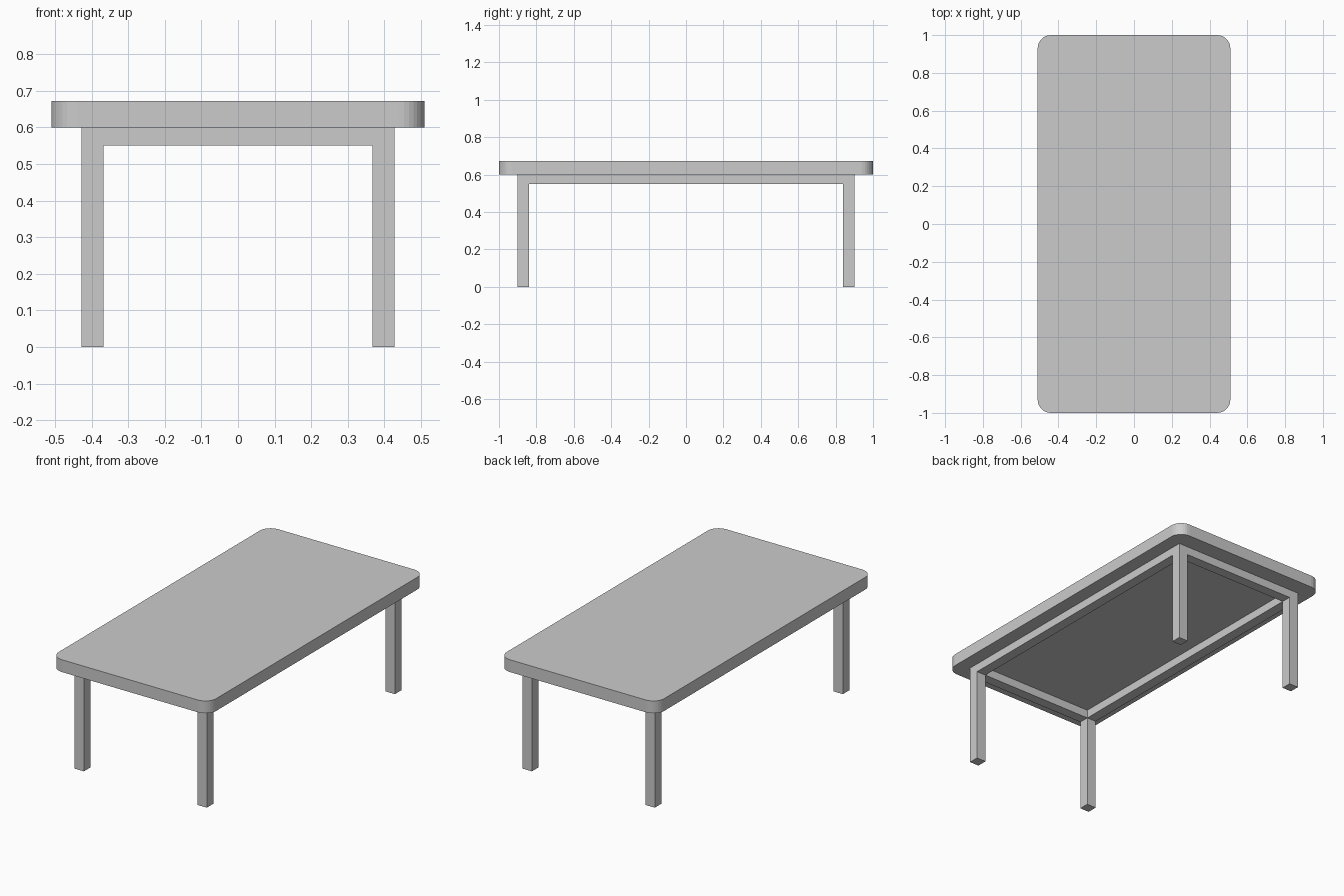
import bpy, bmesh
from mathutils import Vector

cube = bpy.data.objects.get("Cube")
if cube:
    bpy.data.objects.remove(cube, do_unlink=True)

# One plain grey for the whole table
GREY = (0.6, 0.6, 0.6, 1.0)
mat = bpy.data.materials.new("plain grey")
mat.use_nodes = True
mat.diffuse_color = GREY
mat.node_tree.nodes["Principled BSDF"].inputs["Base Color"].default_value = GREY


def finish(bm, name):
    bmesh.ops.recalc_face_normals(bm, faces=bm.faces)
    mesh = bpy.data.meshes.new(name)
    bm.to_mesh(mesh)
    bm.free()
    mesh.materials.append(mat)
    obj = bpy.data.objects.new(name, mesh)
    bpy.context.collection.objects.link(obj)
    return obj


def box(bm, low, high):
    low, high = Vector(low), Vector(high)
    verts = bmesh.ops.create_cube(bm, size=1)["verts"]
    bmesh.ops.scale(bm, vec=high - low, verts=verts)
    bmesh.ops.translate(bm, vec=(low + high) / 2, verts=verts)


HALF_X, HALF_Y = 0.51, 1.0
LEG_X, LEG_Y, LEG_W = 0.428, 0.9, 0.06
RAIL_Z, TOP_Z, HEIGHT = 0.551, 0.6, 0.672

# Tabletop: slab with rounded vertical corners
bm = bmesh.new()
box(bm, (-HALF_X, -HALF_Y, TOP_Z), (HALF_X, HALF_Y, HEIGHT))
corners = [e for e in bm.edges
           if abs(e.verts[0].co.z - e.verts[1].co.z) > 0.01]
bmesh.ops.bevel(bm, geom=corners, offset=0.07, segments=8,
                profile=0.5, affect='EDGES')
finish(bm, "tabletop")

# Underframe: a square ring flush with the legs, which are pulled down
# from its corner faces
bm = bmesh.new()
xs = (-LEG_X, -LEG_X + LEG_W, LEG_X - LEG_W, LEG_X)
ys = (-LEG_Y, -LEG_Y + LEG_W, LEG_Y - LEG_W, LEG_Y)
grid = [[bm.verts.new((x, y, TOP_Z)) for y in ys] for x in xs]
ring = []
for i in range(3):
    for j in range(3):
        if (i, j) != (1, 1):
            ring.append(bm.faces.new((grid[i][j], grid[i + 1][j],
                                      grid[i + 1][j + 1], grid[i][j + 1])))


def pull_down(faces, depth, keep):
    out = bmesh.ops.extrude_face_region(bm, geom=faces, use_keep_orig=keep)
    moved = [g for g in out["geom"] if isinstance(g, bmesh.types.BMVert)]
    bmesh.ops.translate(bm, vec=(0, 0, -depth), verts=moved)
    return [g for g in out["geom"] if isinstance(g, bmesh.types.BMFace)]


lower = pull_down(ring, TOP_Z - RAIL_Z, True)
feet = [f for f in lower
        if abs(f.calc_center_median().x) > LEG_X - LEG_W
        and abs(f.calc_center_median().y) > LEG_Y - LEG_W]
pull_down(feet, RAIL_Z, False)
bmesh.ops.delete(bm, geom=[f for f in feet if f.is_valid], context='FACES_ONLY')
finish(bm, "legs_and_rails")
